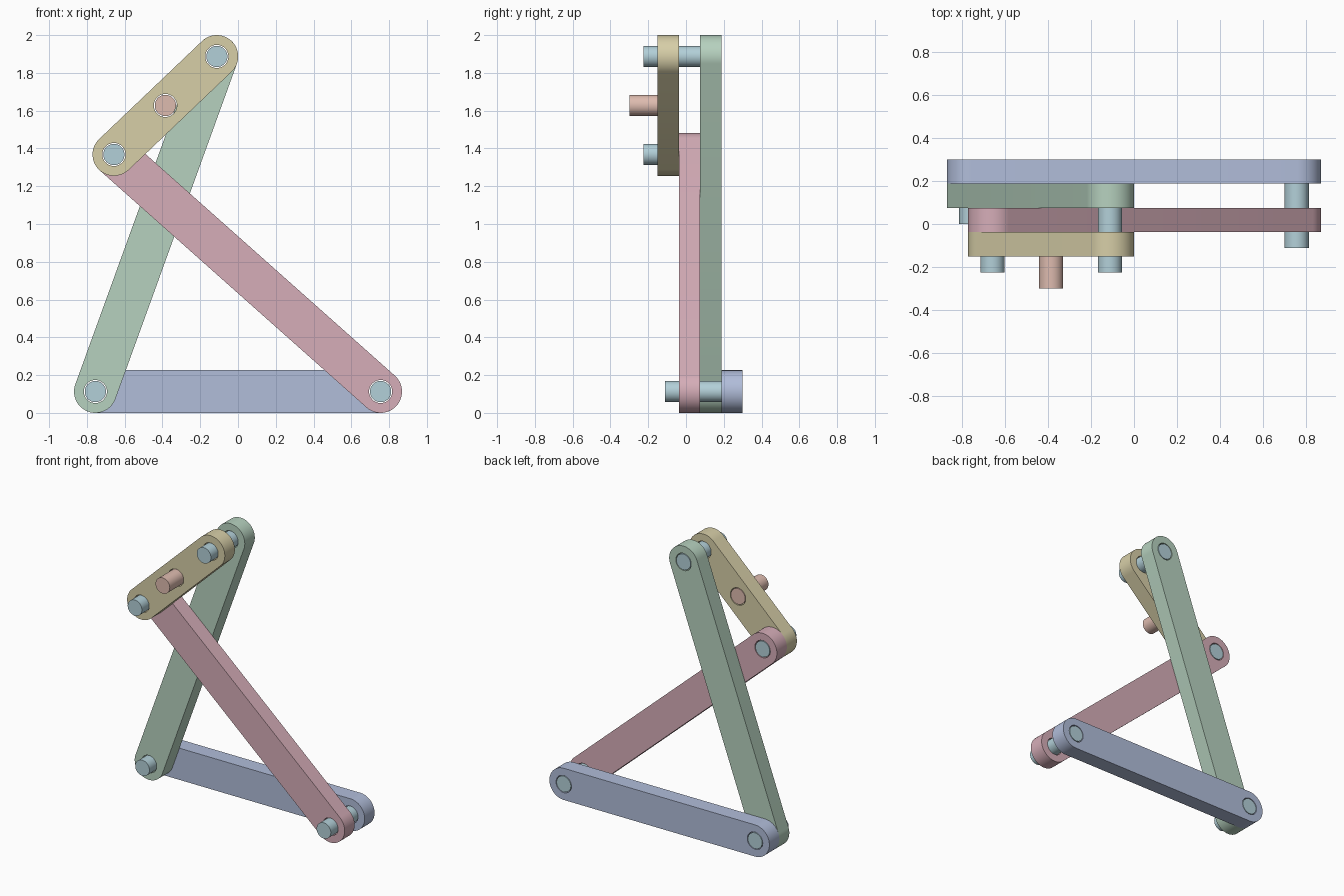
import bpy, bmesh
from math import sin, cos, pi, atan2

if "Cube" in bpy.data.objects:
    bpy.data.objects.remove(bpy.data.objects["Cube"])

R, HOLE, PIN = 0.113, 0.061, 0.056
# Pivot points in the front plane (x, z)
A, B = (-0.755, R), (0.755, R)
C, D = (-0.657, 1.368), (-0.112, 1.887)
E = ((C[0] + D[0]) / 2, (C[1] + D[1]) / 2)


def material(name, rgb):
    m = bpy.data.materials.new(name)
    m.diffuse_color = (*rgb, 1)
    m.use_nodes = True
    m.node_tree.nodes["Principled BSDF"].inputs["Base Color"].default_value = m.diffuse_color
    return m


def arc(c, r, start, sweep, n):
    return [(c[0] + r * cos(start + sweep * i / n), c[1] + r * sin(start + sweep * i / n))
            for i in range(n + 1)]


def circle(c, r, n=64):
    return arc(c, r, 0, 2 * pi, n)[:-1]


def plate(name, loops, y0, y1, mat):
    """Extrude closed outlines (the inner ones become holes) from y0 to y1."""
    cu = bpy.data.curves.new(name, 'CURVE')
    cu.dimensions, cu.fill_mode, cu.extrude = '2D', 'BOTH', (y1 - y0) / 2
    for pts in loops:
        s = cu.splines.new('POLY')
        s.points.add(len(pts) - 1)
        for p, (x, z) in zip(s.points, pts):
            p.co = (x, z, 0, 1)
        s.use_cyclic_u = True
    ob = bpy.data.objects.new(name, cu)
    bpy.context.collection.objects.link(ob)
    ob.location.y = (y0 + y1) / 2
    ob.rotation_euler.x = pi / 2
    bpy.ops.object.select_all(action='DESELECT')
    ob.select_set(True)
    bpy.context.view_layer.objects.active = ob
    bpy.ops.object.convert(target='MESH')
    ob = bpy.context.object
    bm = bmesh.new()
    bm.from_mesh(ob.data)
    bmesh.ops.remove_doubles(bm, verts=bm.verts, dist=1e-5)
    bmesh.ops.recalc_face_normals(bm, faces=bm.faces)
    bm.to_mesh(ob.data)
    bm.free()
    bpy.ops.object.shade_smooth_by_angle(angle=pi / 6)
    ob.data.materials.clear()
    ob.data.materials.append(mat)


def link(name, p, q, y0, y1, rgb, extra=()):
    """Round-ended bar with a clearance hole at every pivot."""
    a = atan2(q[1] - p[1], q[0] - p[0])
    outline = arc(p, R, a + pi / 2, pi, 32) + arc(q, R, a - pi / 2, pi, 32)
    holes = [circle(c, HOLE) for c in (p, q, *extra)]
    plate(name, [outline] + holes, y0, y1, material(name, rgb))


# Four bars, stacked from back to front
link("ground_link", A, B, 0.188, 0.30, (0.44, 0.51, 0.70))
link("left_rocker", A, D, 0.075, 0.188, (0.47, 0.64, 0.52))
link("right_rocker", B, C, -0.037, 0.075, (0.67, 0.42, 0.48))
link("coupler", C, D, -0.15, -0.037, (0.68, 0.62, 0.39), [E])

# Pivot pins and the tracing pin
steel = material("pin_blue", (0.45, 0.63, 0.69))
for name, c, y0, y1 in (("ground_pin_left", A, 0.0, 0.30),
                        ("ground_pin_right", B, -0.112, 0.30),
                        ("coupler_pin_left", C, -0.225, 0.075),
                        ("coupler_pin_right", D, -0.225, 0.188)):
    plate(name, [circle(c, PIN)], y0, y1, steel)
plate("tracing_pin", [circle(E, PIN)], -0.30, -0.037,
      material("tracer_orange", (0.73, 0.50, 0.43)))
